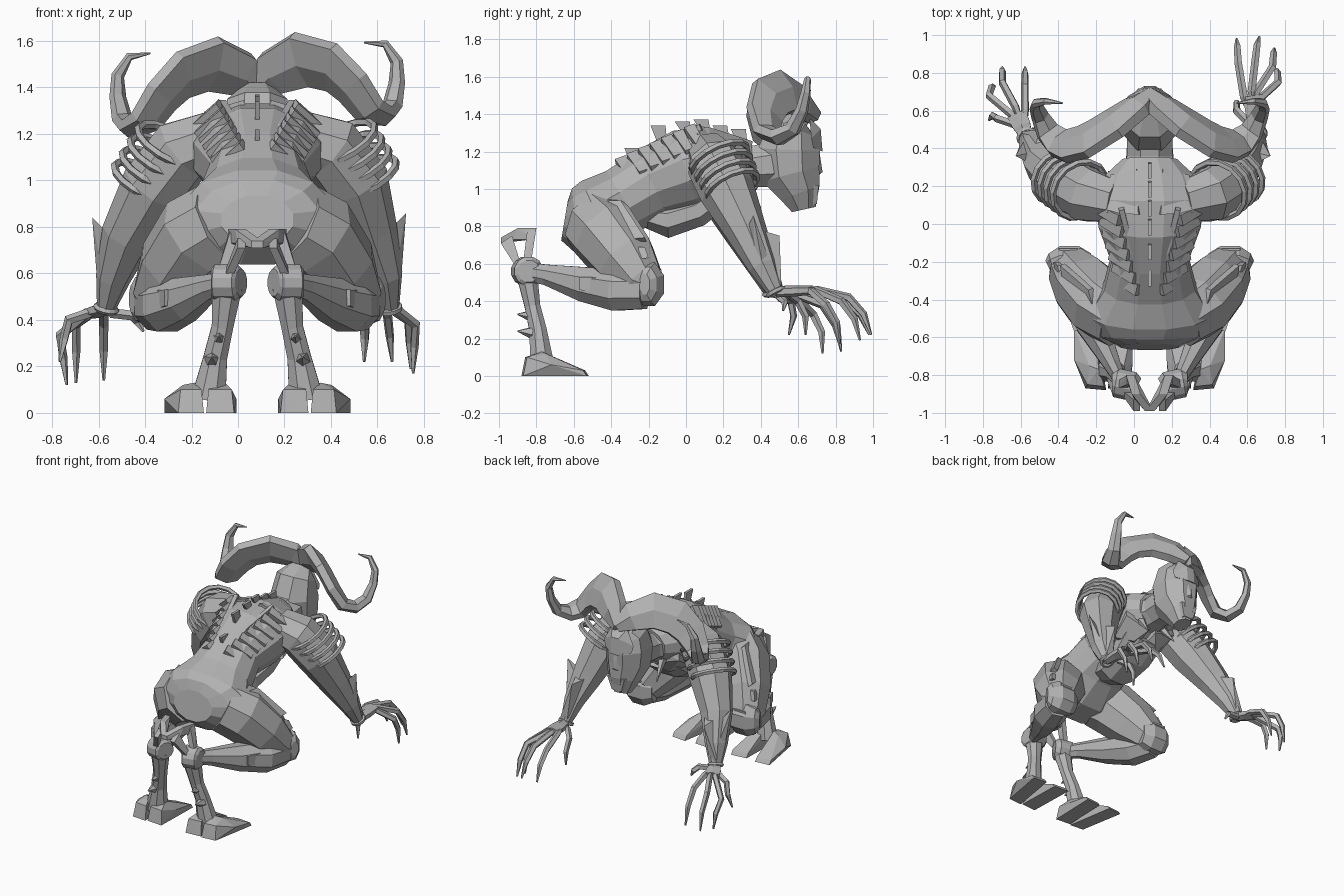
import bpy, bmesh, math
from mathutils import Vector, Euler, Matrix

if "Cube" in bpy.data.objects:
    bpy.data.objects.remove(bpy.data.objects["Cube"], do_unlink=True)

GREY = (.45, .45, .45, 1)
grey = bpy.data.materials.new("plain grey")
grey.use_nodes = True
grey.diffuse_color = GREY
grey.node_tree.nodes["Principled BSDF"].inputs["Base Color"].default_value = GREY

MIDLINE = Vector((.083, 0, 0))
SIDES = (("left", 1), ("right", -1))


def finish(name, bm):
    """Turn a bmesh built around x = 0 into a flat shaded object on the body's midline."""
    bmesh.ops.recalc_face_normals(bm, faces=bm.faces)
    bmesh.ops.translate(bm, verts=bm.verts, vec=MIDLINE)
    mesh = bpy.data.meshes.new(name)
    bm.to_mesh(mesh)
    bm.free()
    mesh.materials.append(grey)
    obj = bpy.data.objects.new(name, mesh)
    bpy.context.collection.objects.link(obj)


def loft(name, rings, sides=8, up=(0, 0, 1), flip=1, closed=False):
    """Skin elliptical rings (x, y, z, half width, half depth) along a path."""
    bm = bmesh.new()
    centres = [Vector((r[0] * flip, r[1], r[2])) for r in rings]
    count = len(rings)
    loops, lateral = [], None
    for i, centre in enumerate(centres):
        if closed:
            tangent = centres[(i + 1) % count] - centres[i - 1]
        else:
            tangent = centres[min(i + 1, count - 1)] - centres[max(i - 1, 0)]
        tangent.normalize()
        if lateral is None:
            lateral = tangent.cross(Vector((up[0] * flip, up[1], up[2])))
        lateral = (lateral - tangent * lateral.dot(tangent)).normalized()
        normal = lateral.cross(tangent)
        wide, deep = rings[i][3:]
        loop = []
        for k in range(sides):
            angle = math.tau * (k + .5) / sides
            offset = lateral * wide * math.cos(angle) + normal * deep * math.sin(angle)
            loop.append(bm.verts.new(centre + offset))
        loops.append(loop)
    for i in range(count if closed else count - 1):
        this, following = loops[i], loops[(i + 1) % count]
        for k in range(sides):
            n = (k + 1) % sides
            bm.faces.new((this[k], this[n], following[n], following[k]))
    if not closed:
        bm.faces.new(loops[0])
        bm.faces.new(loops[-1])
    finish(name, bm)


def hull(name, points, flip=1):
    """Convex faceted block around a few corner points."""
    bm = bmesh.new()
    for x, y, z in points:
        bm.verts.new((x * flip, y, z))
    result = bmesh.ops.convex_hull(bm, input=bm.verts)
    inside = {v for v in result["geom_interior"] if isinstance(v, bmesh.types.BMVert)}
    bmesh.ops.delete(bm, geom=list(inside), context="VERTS")
    finish(name, bm)


def plate(name, corners, thickness, flip=1):
    """Flat armour plate with thickness given as a vector."""
    push = Vector(thickness)
    hull(name, [Vector(c) + push * s for c in corners for s in (0, 1)], flip)


def spike(name, base, tip, radius, flip=1):
    loft(name, [(*base, radius, radius), (*tip, radius * .1, radius * .1)], 5, (.3, .2, 1), flip)


def band(name, centre, axis, radius, tube, flip=1):
    """Closed hoop around an axis."""
    turn = Vector(axis).to_track_quat("Z", "Y")
    rings = []
    for k in range(14):
        angle = math.tau * k / 14
        p = Vector(centre) + turn @ Vector((math.cos(angle), math.sin(angle), 0)) * radius
        rings.append((*p, tube, tube))
    loft(name, rings, 5, axis, flip, True)


# Trunk, neck and head
loft("torso", [(0, -.65, .83, .16, .11), (0, -.59, .82, .28, .19), (0, -.47, .85, .34, .22),
               (0, -.33, .94, .25, .19), (0, -.18, 1.03, .21, .2), (0, 0, 1.1, .28, .23),
               (0, .15, 1.14, .3, .2), (0, .26, 1.14, .24, .15), (0, .34, 1.13, .15, .13)], 12)
loft("neck", [(0, .24, 1.13, .19, .15), (0, .36, 1.12, .13, .12), (0, .54, 1.14, .13, .14)])
loft("head", [(0, .62, 1.37, .09, .07), (0, .57, 1.33, .14, .13), (0, .55, 1.21, .16, .18),
              (0, .56, 1.08, .15, .17), (0, .61, .98, .11, .12), (0, .63, .89, .06, .07)], 8, (0, 1, 0))
hull("brow", [(x * s, y, z) for s in (1, -1) for x, y, z in
              ((.03, .72, 1.32), (.12, .67, 1.27), (.11, .68, 1.22), (.03, .73, 1.2), (.06, .66, 1.38))])
hull("nose", [(.02, .71, 1.22), (-.02, .71, 1.22), (.03, .71, 1.08), (-.03, .71, 1.08), (0, .73, 1.09), (0, .68, 1.05)])
hull("chin", [(x * s, y, z) for s in (1, -1) for x, y, z in
              ((.07, .71, 1.02), (.04, .7, .92), (.05, .59, .89), (.11, .53, 1.02))])
loft("belly_armour", [(0, -.24, .86, .1, .06), (0, -.1, .83, .15, .1), (0, .06, .88, .17, .09), (0, .2, .98, .18, .08)])

# Small flared fins along the spine
for n, (y, z) in enumerate(((-.27, 1.12), (-.13, 1.24), (0, 1.3), (.1, 1.31), (.2, 1.28), (.3, 1.22))):
    tall = .1 if n in (0, 1, 5) else .06
    plate(f"spine_fin_{n}", [(-.01, y - .02, z), (-.01, y + .03, z), (-.01, y + .02, z + tall),
                             (-.01, y - .06, z + tall)], (.02, 0, 0))

for side, s in SIDES:
    # Broad curled horn: out from the brow, back, down and up again, tilted a little
    horn = [(-.01, .68, 1.39, .05, .05), (.07, .62, 1.46, .11, .06), (.19, .53, 1.51, .14, .055),
            (.32, .45, 1.47, .14, .05), (.41, .42, 1.38, .12, .05), (.48, .43, 1.28, .09, .05),
            (.54, .49, 1.25, .07, .045), (.58, .57, 1.29, .05, .04), (.6, .62, 1.39, .04, .03),
            (.6, .64, 1.48, .03, .025), (.55, .65, 1.56, .018, .018), (.46, .64, 1.57, .004, .004)]
    loft(f"{side}_horn", [(x, y, z + .05 * x * s, a, b) for x, y, z, a, b in horn], 6, (.3, 1, .4), s)

    # Chest and shoulder blade
    hull(f"{side}_chest_plate", [(.02, .1, .9), (.2, .12, .94), (.22, .28, 1.04), (.03, .3, .98), (.02, .3, 1.1),
                                 (.2, .25, 1.15), (.1, .22, .9)], s)
    spike(f"{side}_collar_spike", (.1, .3, 1.03), (.12, .4, .9), .03, s)
    plate(f"{side}_shoulder_blade", [(.05, .05, 1.32), (.06, .29, 1.25), (.2, .26, 1.2), (.22, .06, 1.27)],
          (.01, 0, .025), s)

    # Overlapping rib plates on the back, each drooping over the flank
    for n in range(7):
        t = n / 6
        bm = bmesh.new()
        bmesh.ops.create_cube(bm, size=1)
        for v in bm.verts:
            if v.co.x * s > 0:
                v.co.z -= .5
                v.co.y *= .7
        turn = Euler((math.radians(22), math.radians(30 * s), math.radians(24 * s))).to_matrix().to_4x4()
        place = Matrix.Translation((s * (.12 + .1 * t), -.32 + .37 * t, 1.11 + .17 * t))
        bmesh.ops.transform(bm, verts=bm.verts, matrix=place @ turn @ Matrix.Diagonal((.16, .062, .05, 1)))
        finish(f"{side}_rib_plate_{n}", bm)
    loft(f"{side}_rib_rail", [(.06, -.36, 1.1, .02, .025), (.09, -.15, 1.23, .02, .025),
                              (.15, .08, 1.33, .02, .025)], 4, flip=s)

    # Thigh, shin and their armour
    loft(f"{side}_thigh", [(.15, -.5, .82, .17, .19), (.25, -.43, .76, .19, .2), (.35, -.32, .62, .17, .18),
                           (.42, -.23, .5, .13, .13), (.45, -.17, .47, .08, .09)], flip=s)
    plate(f"{side}_thigh_plate", [(.25, -.53, .91), (.3, -.34, .92), (.45, -.21, .72), (.42, -.42, .7)],
          (.025, -.01, .02), s)
    plate(f"{side}_hip_strap", [(.4, -.41, .69), (.46, -.22, .69), (.48, -.2, .63), (.45, -.41, .62)], (.03, 0, 0), s)
    loft(f"{side}_knee", [(.32, -.21, .49, .06, .09), (.38, -.2, .49, .09, .125), (.47, -.2, .49, .09, .125),
                          (.52, -.21, .49, .06, .1), (.54, -.22, .49, .03, .06)], 8, (0, 0, 1), s)
    plate(f"{side}_knee_cap", [(.37, -.16, .57), (.47, -.16, .57), (.49, -.17, .45), (.45, -.2, .38), (.38, -.2, .38)],
          (.01, .03, 0), s)
    loft(f"{side}_shin", [(.44, -.22, .46, .1, .11), (.39, -.37, .46, .12, .12), (.3, -.54, .49, .09, .1),
                          (.2, -.74, .54, .05, .06), (.14, -.86, .56, .03, .05)], flip=s)
    plate(f"{side}_calf_plate", [(.49, -.25, .52), (.49, -.25, .41), (.38, -.56, .46), (.38, -.56, .53)], (.02, -.01, 0), s)

    # Hock joint with its open spur
    loft(f"{side}_hock", [(.07, -.87, .56, .06, .06), (.09, -.86, .56, .08, .08), (.18, -.84, .56, .08, .08),
                          (.2, -.84, .56, .06, .06)], 12, flip=s)
    plate(f"{side}_spur_back", [(.1, -.92, .6), (.1, -.89, .62), (.05, -.93, .75), (.05, -.99, .71)], (.035, 0, 0), s)
    plate(f"{side}_spur_front", [(.13, -.87, .61), (.13, -.83, .6), (.08, -.8, .79), (.08, -.85, .77)], (.04, 0, 0), s)
    plate(f"{side}_spur_top", [(-.02, -.99, .71), (-.02, -.99, .74), (.05, -.9, .79), (.08, -.8, .79), (.08, -.82, .73),
                               (.04, -.92, .73)], (.045, 0, 0), s)

    # Lower leg and cloven foot
    loft(f"{side}_lower_leg", [(.13, -.85, .54, .07, .06), (.15, -.82, .37, .05, .045), (.18, -.79, .24, .055, .05),
                               (.21, -.77, .06, .08, .07)], 8, (0, 1, 0), s)
    for n, (x, z) in enumerate(((.165, .32), (.195, .23))):
        spike(f"{side}_leg_spike_{n}", (x, -.82, z), (x, -.9, z + .01), .035, s)
    for toe, inner, outer, lean in (("inner", .1, .22, -.01), ("outer", .23, .34, .06)):
        hull(f"{side}_{toe}_toe", [(inner, -.88, 0), (outer, -.87, 0), (inner + .01, -.86, .1), (outer - .01, -.85, .1),
                                   (inner + .04, -.77, .13), (outer - .02, -.75, .12), (inner + lean, -.52, 0),
                                   (outer + lean, -.53, 0), (inner + lean, -.54, .03), (outer + lean, -.55, .03),
                                   (inner + lean, -.72, .06), (outer + lean, -.72, .06)], s)

# Arms are posed differently: the left reaches further forward
ARMS = {
    "left": [(.18, .12, 1.18), (.31, .15, 1.14), (.42, .22, .99), (.49, .32, .78), (.55, .41, .59), (.57, .48, .45)],
    "right": [(.18, .12, 1.18), (.32, .15, 1.13), (.44, .22, .97), (.56, .32, .76), (.62, .41, .58), (.65, .46, .45)],
}
FINGERS = {
    "left": [((.5, .67, .46), (.47, .85, .41), (.46, .98, .22)), ((.54, .7, .46), (.56, .87, .42), (.58, .99, .22)),
             ((.58, .66, .46), (.68, .75, .38), (.67, .82, .17)), ((.56, .69, .46), (.65, .83, .4), (.66, .93, .19)),
             ((.51, .55, .44), (.46, .6, .4), (.46, .64, .22))],
    "right": [((.66, .6, .43), (.66, .73, .38), (.66, .83, .14)), ((.71, .62, .43), (.78, .75, .38), (.78, .83, .13)),
              ((.73, .58, .43), (.85, .68, .33), (.82, .73, .12)), ((.72, .53, .43), (.81, .56, .4), (.85, .55, .22)),
              ((.63, .49, .43), (.54, .5, .42), (.49, .52, .35))],
}
THICKNESS = ((.13, .12), (.15, .15), (.15, .15), (.115, .11), (.075, .08), (.04, .045))

for side, s in SIDES:
    path = [Vector(p) for p in ARMS[side]]
    loft(f"{side}_arm", [(*p, *r) for p, r in zip(path, THICKNESS)], 8, (0, 1, 0), s)

    # Hoops round the upper arm, standing clear on the outside
    upper = path[2] - path[1]
    for n in range(4):
        centre = path[1] + upper * (n * .32) + Vector((.05, .03, .02))
        band(f"{side}_arm_hoop_{n}", centre, upper + Vector((0, .03, -.06)), .16 - .005 * n, .018, s)

    # Elbow blade, forearm guard and wrist cuff
    elbow, forearm, wrist = path[3:]
    out = Vector((.07, 0, 0))
    hull(f"{side}_elbow_blade", [elbow + out, elbow + Vector((.06, .06, -.03)), forearm + out,
                                 forearm + Vector((.03, .06, -.04)), elbow + Vector((.15, .04, .08)),
                                 forearm + Vector((.04, -.04, -.02))], s)
    hull(f"{side}_forearm_guard", [elbow + Vector((-.04, .08, 0)), elbow + Vector((.05, .08, 0)),
                                   elbow + Vector((.02, .18, -.03)), wrist + Vector((-.03, .03, .03)),
                                   wrist + Vector((.03, .03, .03)), forearm], s)
    band(f"{side}_wrist_cuff", wrist, wrist - forearm, .042, .015, s)

    # Palm and clawed fingers
    knuckle = sum((Vector(f[0]) for f in FINGERS[side][:4]), Vector()) / 4
    loft(f"{side}_palm", [(*wrist, .035, .03), (*wrist.lerp(knuckle, .5), .055, .03), (*knuckle, .06, .025)], 6, flip=s)
    for n, finger in enumerate(FINGERS[side]):
        base, bend, tip = (Vector(p) for p in finger)
        start = base.lerp(wrist, .2)
        lower = bend.lerp(tip, .5) + Vector((0, .02, .01))
        loft(f"{side}_finger_{n}", [(*start, .018, .018), (*base, .022, .022), (*bend, .021, .023),
                                    (*lower, .019, .02), (*tip, .006, .006)], 5, (.2, .1, 1), s)
